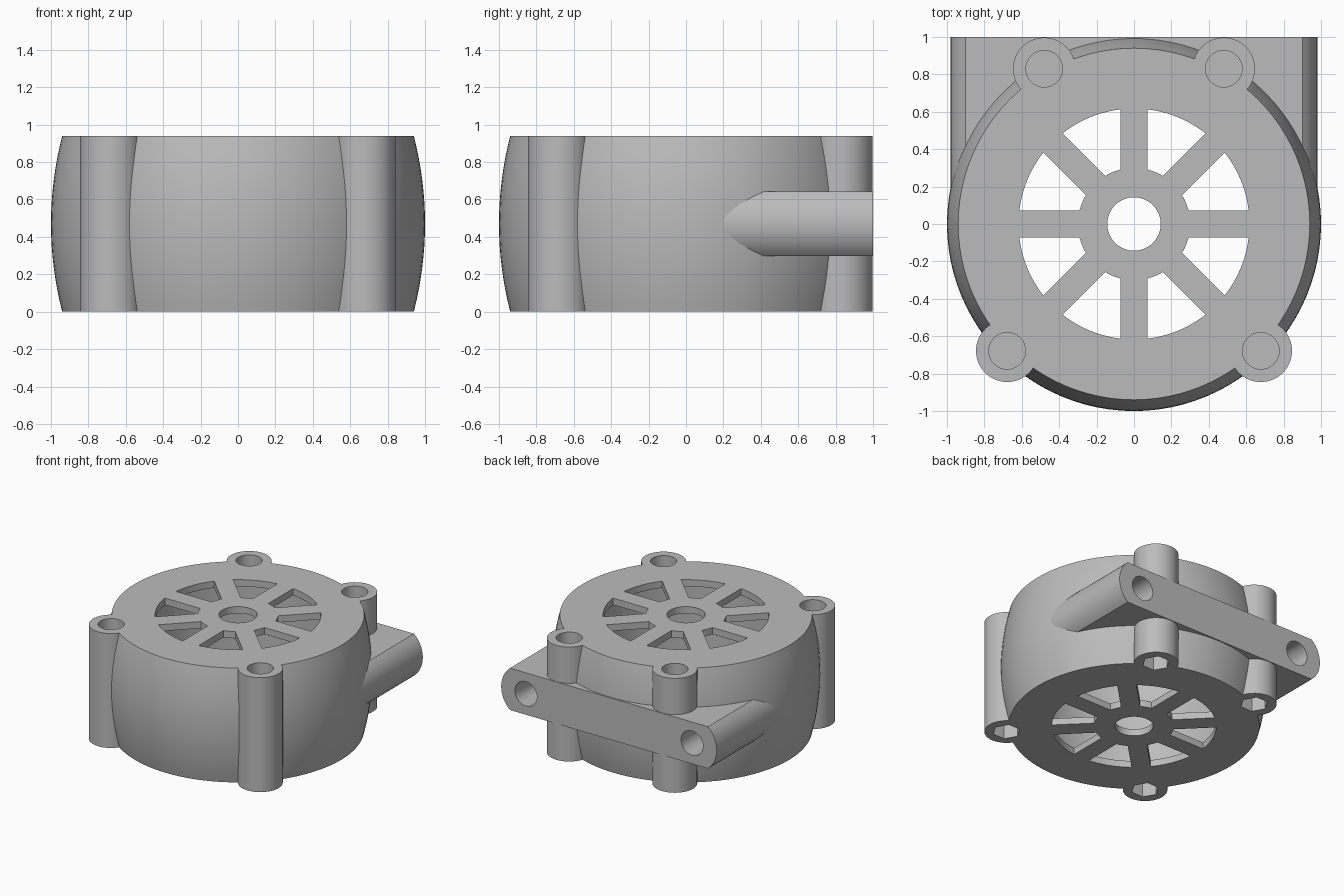
import bpy, bmesh
from math import sin, cos, asin, pi

if "Cube" in bpy.data.objects:
    bpy.data.objects.remove(bpy.data.objects["Cube"], do_unlink=True)

HEIGHT = 0.94
MID = HEIGHT / 2
POST_R = 0.167

grey = bpy.data.materials.new("plain_grey")
grey.use_nodes = True
grey.diffuse_color = (0.5, 0.5, 0.5, 1)
grey.node_tree.nodes["Principled BSDF"].inputs["Base Color"].default_value = (0.5, 0.5, 0.5, 1)


def arc(r, a0, a1, n, cx=0, cy=0):
    return [(cx + r * cos(a0 + (a1 - a0) * i / n), cy + r * sin(a0 + (a1 - a0) * i / n))
            for i in range(n + 1)]


def circle(r, n, cx=0, cy=0):
    return arc(r, 0, 2 * pi, n, cx, cy)[:-1]


def loft(name, outlines, sections, along_y=False):
    """Solid through scaled copies of each outline; sections are (scale, position)."""
    bm = bmesh.new()
    for outline in outlines:
        rings = []
        for s, t in sections:
            rings.append([bm.verts.new((a * s, t, b * s) if along_y else (a * s, b * s, t))
                          for a, b in outline])
        bm.faces.new(rings[0])
        bm.faces.new(rings[-1])
        n = len(outline)
        for lo, hi in zip(rings, rings[1:]):
            for i in range(n):
                j = (i + 1) % n
                bm.faces.new((lo[i], lo[j], hi[j], hi[i]))
    bmesh.ops.recalc_face_normals(bm, faces=bm.faces)
    mesh = bpy.data.meshes.new(name)
    bm.to_mesh(mesh)
    bm.free()
    mesh.materials.append(grey)
    ob = bpy.data.objects.new(name, mesh)
    bpy.context.collection.objects.link(ob)
    return ob


def prism(name, outlines, t0, t1, along_y=False):
    return loft(name, outlines, [(1, t0), (1, t1)], along_y)


def activate(ob):
    bpy.ops.object.select_all(action='DESELECT')
    ob.select_set(True)
    bpy.context.view_layer.objects.active = ob


def cut(ob, cutters):
    activate(ob)
    for c in cutters:
        c.hide_render = True
        mod = ob.modifiers.new("cut", 'BOOLEAN')
        mod.operation = 'DIFFERENCE'
        mod.solver = 'EXACT'
        mod.object = c
        bpy.ops.object.modifier_apply(modifier=mod.name)
        bpy.data.objects.remove(c, do_unlink=True)


def smooth(ob):
    activate(ob)
    bpy.ops.object.shade_smooth_by_angle(angle=pi / 6)


posts = {"front_left_post": (0.678, -0.678), "front_right_post": (-0.678, -0.678),
         "back_left_post": (0.48, 0.83), "back_right_post": (-0.48, 0.83)}

# Barrel housing: bulged drum, hollow inside, with spoked end plates
steps = 16
profile = [(0.94 + 0.06 * (1 - (2 * i / steps - 1) ** 2), HEIGHT * i / steps)
           for i in range(steps + 1)]
housing = loft("housing", [circle(1, 96)], profile)

windows = []
half = 0.072
for k in range(8):
    base = k * pi / 4
    ends = [(r, base + asin(half / r), base + pi / 4 - asin(half / r)) for r in (0.3, 0.617)]
    (ri, a0, a1), (ro, b0, b1) = ends
    windows.append(arc(ro, b0, b1, 10) + arc(ri, a1, a0, 6))

cut(housing, [
    prism("cavity_cutter", [circle(0.78, 96)], 0.055, HEIGHT - 0.055),
    prism("window_cutter", windows, -0.2, HEIGHT + 0.2),
    prism("hub_cutter", [circle(0.143, 48)], -0.2, HEIGHT + 0.2),
    prism("post_cutter", [circle(POST_R, 40, x, y) for x, y in posts.values()],
          -0.2, HEIGHT + 0.2),
])
smooth(housing)

# Corner posts: round screw hole on top, hexagonal nut pocket below
for name, (x, y) in posts.items():
    post = prism(name, [circle(POST_R, 40, x, y)], 0, HEIGHT)
    cut(post, [
        prism("screw_cutter", [circle(0.098, 32, x, y)], HEIGHT - 0.3, HEIGHT + 0.2),
        prism("nut_cutter", [circle(0.105, 6, x, y)], -0.2, 0.18),
    ])
    smooth(post)

# Mounting bar across the back with rounded ends and two holes
hole_x, end_r = 0.755, 0.225
sweep = asin(0.172 / end_r)
bar_outline = (arc(end_r, -sweep, sweep, 14, hole_x, MID)
               + arc(end_r, pi - sweep, pi + sweep, 14, -hole_x, MID))
bar = prism("mounting_bar", [bar_outline], 0.1, 1.0, along_y=True)
cut(bar, [
    prism("drum_cutter", [circle(0.9, 96)], -0.2, HEIGHT + 0.2),
    prism("bolt_cutter", [circle(0.1, 32, s * hole_x, MID) for s in (-1, 1)],
          0.3, 1.2, along_y=True),
])
smooth(bar)
bpy.ops.object.select_all(action='DESELECT')
